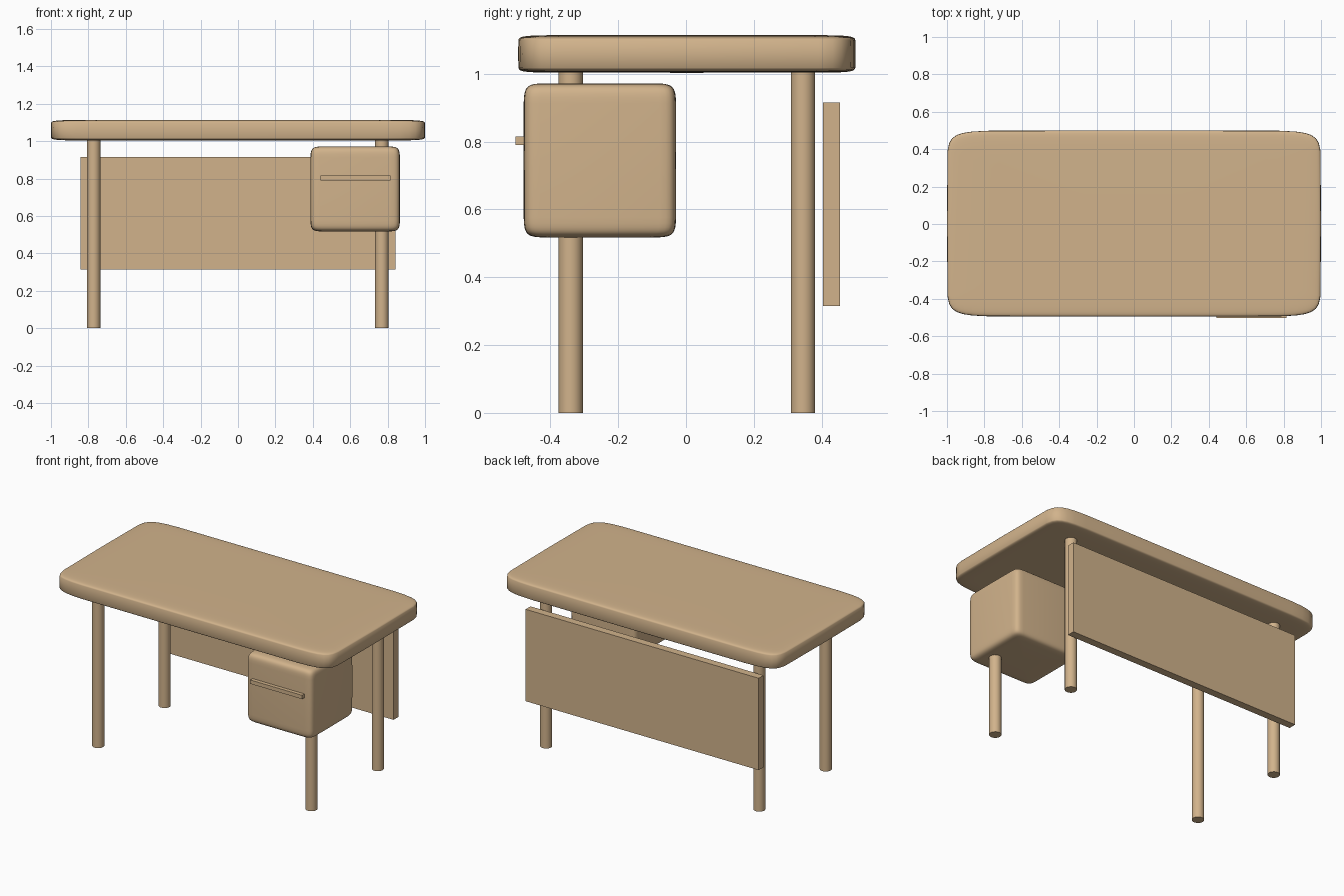
import bpy, bmesh
from math import sin, cos, pi, copysign

if "Cube" in bpy.data.objects:
    bpy.data.objects.remove(bpy.data.objects["Cube"])


def material(name, rgb):
    m = bpy.data.materials.new(name)
    m.diffuse_color = (*rgb, 1)
    m.use_nodes = True
    m.node_tree.nodes["Principled BSDF"].inputs["Base Color"].default_value = m.diffuse_color
    return m


TAN = material("tan_wood", (0.64, 0.45, 0.26))


def finish(name, bm, mat, smooth):
    bmesh.ops.recalc_face_normals(bm, faces=bm.faces)
    me = bpy.data.meshes.new(name)
    bm.to_mesh(me)
    bm.free()
    me.materials.append(mat)
    for p in me.polygons:
        p.use_smooth = smooth
    ob = bpy.data.objects.new(name, me)
    bpy.context.collection.objects.link(ob)
    return ob


def spow(v, e=0.15):
    return 0.0 if abs(v) < 1e-6 else copysign(abs(v) ** e, v)


def pillow_box(name, lo, hi, mat, segs=32, rings=24):
    """Softly rounded box: a sphere whose coordinates are squared off."""
    bm = bmesh.new()
    bmesh.ops.create_uvsphere(bm, u_segments=segs, v_segments=rings, radius=1)
    for v in bm.verts:
        r = (v.co.x ** 2 + v.co.y ** 2) ** 0.5
        unit = (0, 0) if r < 1e-6 else (v.co.x / r, v.co.y / r)
        p = (spow(r) * spow(unit[0]), spow(r) * spow(unit[1]), spow(v.co.z))
        v.co = [(a + b) / 2 + c * (b - a) / 2 for a, b, c in zip(lo, hi, p)]
    return finish(name, bm, mat, True)


def box(name, lo, hi, mat):
    bm = bmesh.new()
    bmesh.ops.create_cube(bm, size=1)
    for v in bm.verts:
        v.co = [(a + b) / 2 + c * (b - a) for a, b, c in zip(lo, hi, v.co)]
    return finish(name, bm, mat, False)


def leg(name, x, y, height, radius, mat):
    bpy.ops.mesh.primitive_cylinder_add(vertices=24, radius=radius, depth=height,
                                        location=(x, y, height / 2))
    ob = bpy.context.object
    ob.name = name
    ob.data.materials.append(mat)
    bpy.ops.object.shade_smooth_by_angle()
    return ob


# Desk top and drawer unit
pillow_box("desk_top", (-1, -0.495, 1.003), (1, 0.5, 1.114), TAN)
pillow_box("drawer_unit", (0.387, -0.479, 0.517), (0.866, -0.029, 0.972), TAN)

# Drawer handle and rear modesty panel
box("drawer_handle", (0.44, -0.503, 0.79), (0.815, -0.476, 0.815), TAN)
box("modesty_panel", (-0.843, 0.404, 0.315), (0.841, 0.454, 0.915), TAN)

# Four round legs
for side, x in (("left", -0.772), ("right", 0.769)):
    for end, y in (("front", -0.34), ("back", 0.345)):
        leg(f"{end}_{side}_leg", x, y, 1.005, 0.036, TAN)
